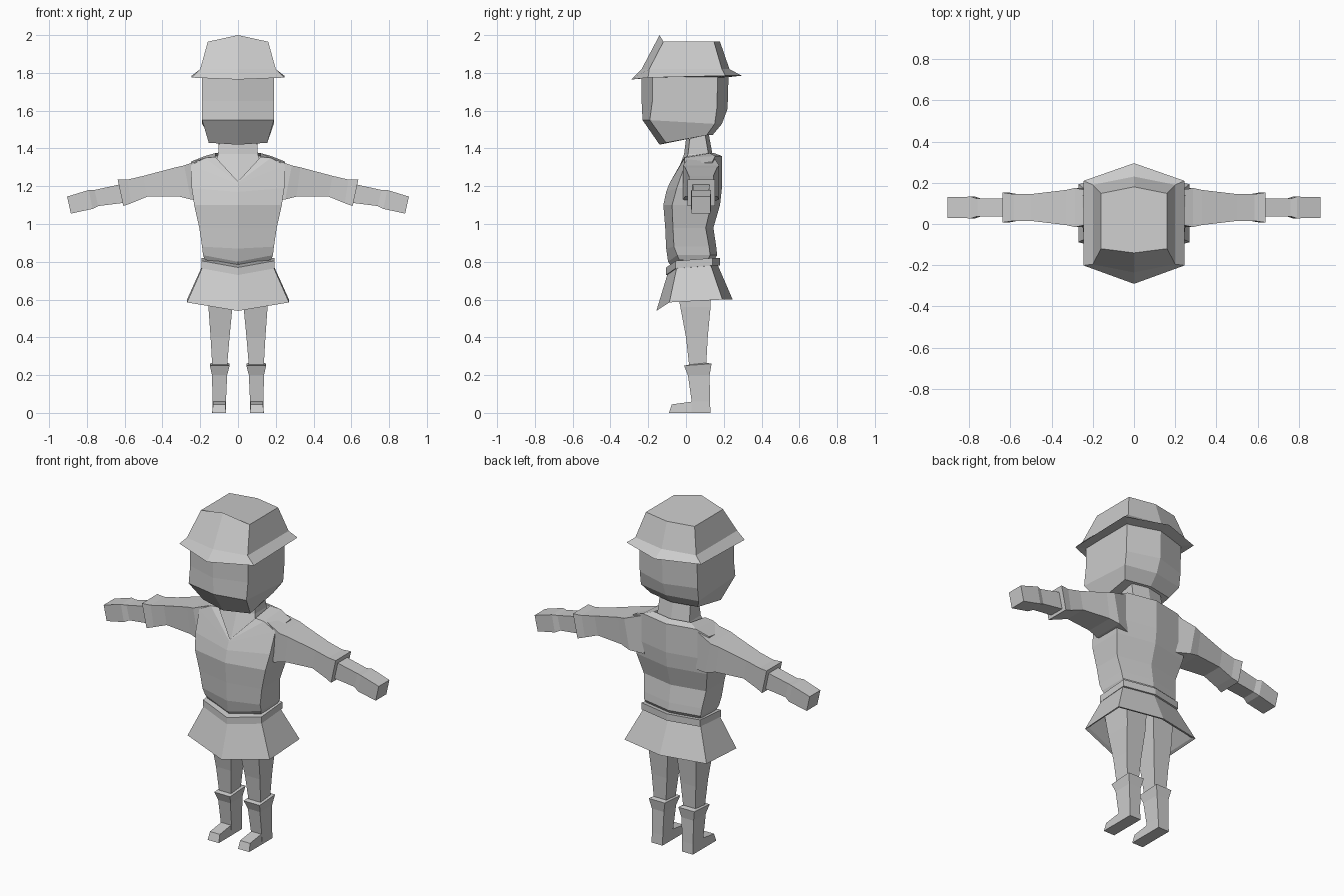
import bpy
import bmesh

default_cube = bpy.data.objects.get("Cube")
if default_cube:
    bpy.data.objects.remove(default_cube, do_unlink=True)

grey = bpy.data.materials.new("plain grey")
grey.use_nodes = True
grey.diffuse_color = (.6, .6, .6, 1)
grey.node_tree.nodes["Principled BSDF"].inputs["Base Color"].default_value = grey.diffuse_color


def loft(name, rings, mirror=False, cap_end=True):
    """Skin a stack of equal-sized point rings into one flat-shaded part."""
    bm = bmesh.new()
    loops = [[bm.verts.new(point) for point in ring] for ring in rings]
    count = len(loops[0])
    for low, high in zip(loops, loops[1:]):
        for i in range(count):
            j = (i + 1) % count
            bm.faces.new((low[i], low[j], high[j], high[i]))
    bm.faces.new(reversed(loops[0]))
    if cap_end:
        bm.faces.new(loops[-1])
    bmesh.ops.recalc_face_normals(bm, faces=bm.faces[:])
    mesh = bpy.data.meshes.new(name)
    bm.to_mesh(mesh)
    bm.free()
    mesh.materials.append(grey)
    part = bpy.data.objects.new(name, mesh)
    bpy.context.collection.objects.link(part)
    if mirror:
        part.modifiers.new("mirror", "MIRROR")


def hexagon(width, front, back, z, tip=0, tilt=0, bevel=.2):
    """Symmetric body ring: tip moves the front point up or down, tilt lifts the back."""
    inset = bevel * width
    front_side = front + inset - tip / 3
    back_side = back - inset
    rear = z + tilt
    return [(0, front, z + tip), (width, front_side, z), (width, back_side, rear),
            (0, back, rear), (-width, back_side, rear), (-width, front_side, z)]


def leg_ring(z, width, front, back, rise=0):
    """Level rectangle around the leg line, which leans inwards with height."""
    centre = .1 - z / 80
    inner, outer = centre - width / 2, centre + width / 2
    return [(inner, front, z), (outer, front, z), (outer, back, z + rise), (inner, back, z + rise)]


def arm_ring(x, depth, bottom, top, lean=.02):
    """Upright rectangle across the arm, with its lower edge nearer the body."""
    front, back = .08 - depth / 2, .08 + depth / 2
    return [(x - lean, front, bottom), (x - lean, back, bottom), (x, back, top), (x, front, top)]


# Hat: underside, flared brim, tapering crown
loft("hat", [
    hexagon(.17, -.2, .2, 1.775),
    hexagon(.245, -.29, .295, 1.775, tip=-.01, tilt=.01, bevel=.35),
    hexagon(.2, -.235, .23, 1.82),
    hexagon(.16, -.14, .18, 1.965, tip=.035),
])

# Head: blocky, narrowing to a forward chin
loft("head", [
    hexagon(.155, -.14, .14, 1.43, tip=-.01, tilt=.04),
    hexagon(.19, -.23, .19, 1.55, tilt=-.02),
    hexagon(.19, -.235, .22, 1.65, tilt=-.04, bevel=.3),
    hexagon(.19, -.235, .225, 1.78, bevel=.3),
])

# Neck running down into the open collar
loft("neck", [
    hexagon(.118, -.07, .15, 1.33, tip=-.12),
    hexagon(.105, -.01, .14, 1.37),
    hexagon(.1, 0, .12, 1.45, tilt=.03),
])

# Tunic with pointed hem and V neckline
loft("tunic", [
    hexagon(.175, -.08, .15, .81, tip=-.03),
    hexagon(.185, -.095, .165, .835, tip=-.035),
    hexagon(.19, -.105, .16, .88, tip=-.01),
    hexagon(.205, -.11, .145, .98),
    hexagon(.232, -.12, .18, 1.1),
    hexagon(.245, -.105, .19, 1.19, tip=-.02),
    hexagon(.25, -.09, .19, 1.31, tip=-.1, tilt=.02),
    hexagon(.175, -.085, .19, 1.35, tip=-.13, tilt=.01),
    hexagon(.12, -.075, .15, 1.355, tip=-.13, tilt=.02),
], cap_end=False)

# Belt: one ring repeated at its lower and upper edge
loft("belt", [hexagon(.192, -.105, .18, z, tip=-.035, tilt=.015) for z in (.765, .805)])

# Skirt, hollow underneath
loft("skirt", [
    hexagon(.15, -.08, .14, .72),
    hexagon(.255, -.143, .23, .595, tip=-.045, tilt=.01),
    hexagon(.27, -.157, .247, .585, tip=-.045, tilt=.015),
    hexagon(.184, -.095, .165, .78, tip=-.035, tilt=.01),
])

# Legs
loft("legs", [
    leg_ring(.22, .075, .02, .105),
    leg_ring(.4, .1, 0, .115),
    leg_ring(.56, .127, -.03, .13),
    leg_ring(.72, .14, -.06, .135),
], mirror=True)

# Boots with a folded cuff
loft("boots", [
    leg_ring(0, .073, .03, .13),
    leg_ring(.06, .071, .03, .127),
    leg_ring(.2, .08, .01, .125),
    leg_ring(.25, .105, -.01, .135, rise=.01),
    leg_ring(.255, .08, .015, .11, rise=.01),
], mirror=True)

# Shoe toes
loft("toes", [
    leg_ring(0, .073, -.09, .04),
    leg_ring(.045, .065, -.075, .035, rise=.015),
], mirror=True)

# Sleeves: raised shoulder seam, arm, flared cuff
loft("sleeves", [
    arm_ring(.17, .14, 1.12, 1.35, lean=0),
    arm_ring(.285, .19, 1.13, 1.31, lean=.035),
    arm_ring(.33, .17, 1.145, 1.3),
    arm_ring(.5, .13, 1.145, 1.255),
    arm_ring(.585, .13, 1.11, 1.235),
    arm_ring(.637, .145, 1.095, 1.235, lean=.03),
], mirror=True)

# Hands: wrist widening to a mitten block
loft("hands", [
    arm_ring(.6, .09, 1.115, 1.215),
    arm_ring(.76, .085, 1.095, 1.18),
    arm_ring(.79, .105, 1.08, 1.18),
    arm_ring(.905, .1, 1.055, 1.145),
], mirror=True)
